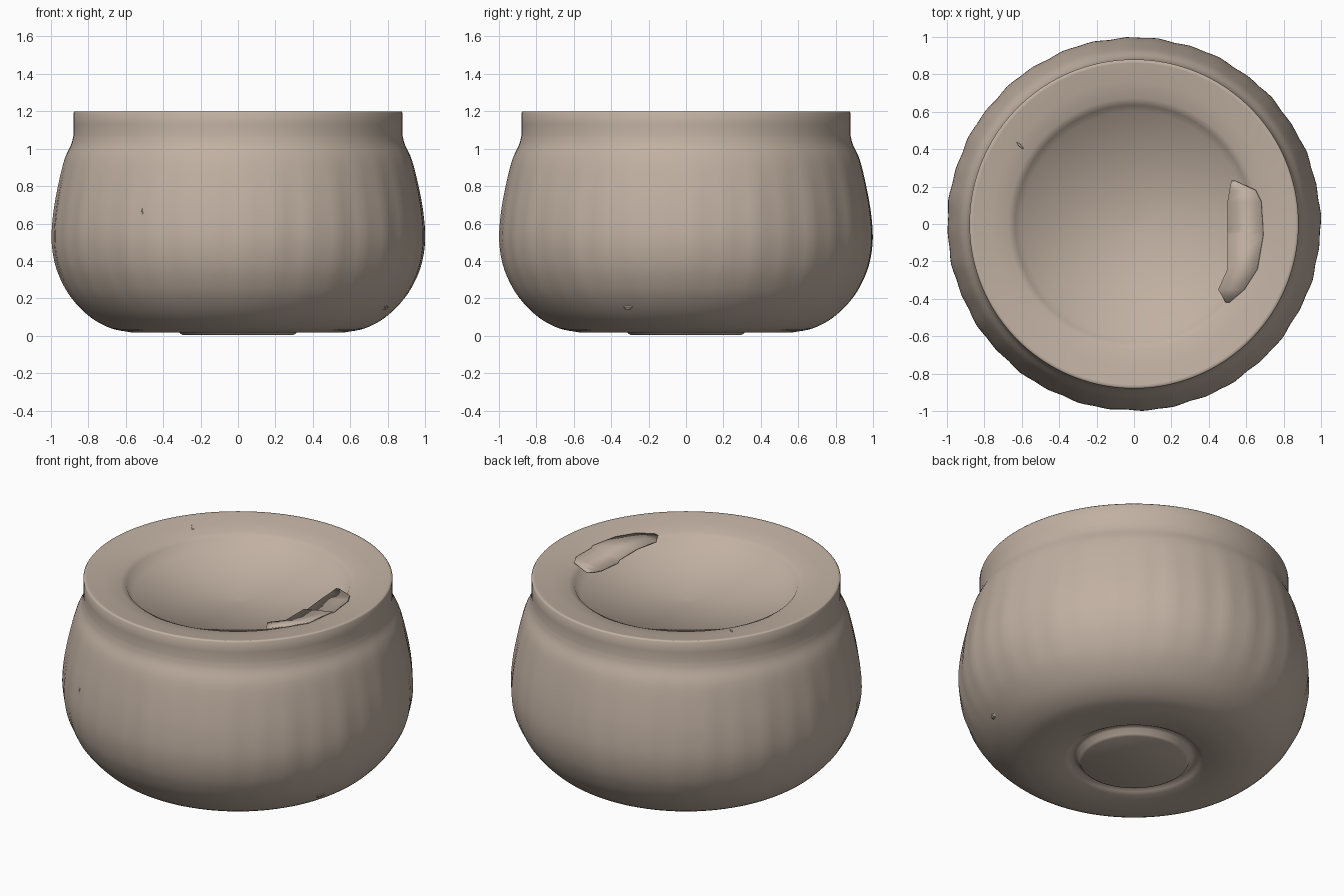
import bpy
import bmesh
from math import sin, cos, pi, radians
from mathutils import Vector

cube = bpy.data.objects.get("Cube")
if cube:
    bpy.data.objects.remove(cube, do_unlink=True)

SEGMENTS = 144

clay = bpy.data.materials.new("warm_clay")
clay.use_nodes = True
colour = (0.53, 0.435, 0.36, 1)
clay.diffuse_color = colour
shader = clay.node_tree.nodes["Principled BSDF"]
shader.inputs["Base Color"].default_value = colour
shader.inputs["Roughness"].default_value = 0.8


def finish(bm, name, angle=40):
    mesh = bpy.data.meshes.new(name)
    bmesh.ops.recalc_face_normals(bm, faces=bm.faces)
    bm.to_mesh(mesh)
    bm.free()
    mesh.materials.append(clay)
    obj = bpy.data.objects.new(name, mesh)
    bpy.context.collection.objects.link(obj)
    bpy.ops.object.select_all(action='DESELECT')
    obj.select_set(True)
    bpy.context.view_layer.objects.active = obj
    bpy.ops.object.shade_smooth_by_angle(angle=radians(angle))
    return obj


def smooth_path(points, steps=4):
    """Catmull-Rom curve through the profile points."""
    pts = [Vector(p) for p in points]
    pts = [2 * pts[0] - pts[1]] + pts + [2 * pts[-1] - pts[-2]]
    out = []
    for a, b, c, d in zip(pts, pts[1:], pts[2:], pts[3:]):
        for i in range(steps):
            t = i / steps
            out.append(0.5 * (2 * b + (c - a) * t + (2 * a - 5 * b + 4 * c - d) * t * t
                              + (3 * b - a - 3 * c + d) * t ** 3))
    return out + [pts[-2]]


def flutes(a, z):
    """Uneven hand-worked ribs that fade out at the base and the neck."""
    fade = max(0, sin(pi * min(1, max(0, (z - 0.12) / 0.9))))
    return fade * (0.003 * sin(36 * a) + 0.002 * sin(17 * a + 1) - 0.003)


# Rounded bowl body: foot disc, groove around it, belly and straight neck
foot = [(0.295, 0.004), (0.31, 0.012), (0.325, 0.04), (0.35, 0.048), (0.378, 0.03), (0.4, 0.018)]
belly = smooth_path([(0.57, 0.018), (0.68, 0.04), (0.79, 0.1), (0.89, 0.2), (0.95, 0.3),
                     (0.985, 0.4), (1.0, 0.52), (0.99, 0.66), (0.965, 0.8),
                     (0.93, 0.94), (0.893, 1.02), (0.88, 1.07)])
neck = [(0.88, 1.13), (0.88, 1.192), (0.874, 1.2)]
# Sunken top: gentle lip, short step, broad shallow floor
lip = [(0.86, 1.198), (0.76, 1.183), (0.67, 1.165), (0.635, 1.148)]
floor = [(0.6, 1.09), (0.01, 1.045)]

bm = bmesh.new()
rings = []
for r, z in foot + [tuple(p) for p in belly] + neck + lip + floor:
    ring = []
    for i in range(SEGMENTS):
        a = 2 * pi * i / SEGMENTS
        rr = r * (1 + flutes(a, z)) if r > 0.88 else r
        ring.append(bm.verts.new((rr * cos(a), rr * sin(a), z)))
    rings.append(ring)
for low, high in zip(rings, rings[1:]):
    for i in range(SEGMENTS):
        j = (i + 1) % SEGMENTS
        bm.faces.new((low[i], low[j], high[j], high[i]))
bm.faces.new(rings[0])
bm.faces.new(rings[-1])
finish(bm, "bowl_body", 65)


# Ragged flake bridging the edge of the hollow
bm = bmesh.new()
strips = []
for y, x0, z0, x1, z1 in [(-0.42, 0.49, 1.165, 0.51, 1.17), (-0.35, 0.45, 1.165, 0.59, 1.18),
                          (-0.24, 0.5, 1.15, 0.66, 1.18), (-0.06, 0.5, 1.15, 0.69, 1.185),
                          (-0.04, 0.5, 1.135, 0.69, 1.175), (0.12, 0.5, 1.15, 0.68, 1.185),
                          (0.18, 0.51, 1.16, 0.65, 1.185), (0.23, 0.52, 1.175, 0.54, 1.18)]:
    strips.append((bm.verts.new((x0, y, z0)), bm.verts.new((x1, y, z1))))
for a, b in zip(strips, strips[1:]):
    bm.faces.new((a[0], a[1], b[1], b[0]))
flake = finish(bm, "ragged_flake", 15)
flake.modifiers.new("thickness", 'SOLIDIFY').thickness = 0.008


# Small chips on the dish and the wall
def chip(name, place, outward, size):
    bm = bmesh.new()
    bmesh.ops.create_cone(bm, cap_ends=True, segments=5, radius1=1, radius2=0.5, depth=0.3)
    obj = finish(bm, name, 15)
    obj.location = place
    obj.rotation_euler = Vector(outward).to_track_quat('Z', 'Y').to_euler()
    obj.scale = size


chip("wall_chip", (-0.512, -0.84, 0.65), (-0.52, -0.85, 0), (0.012, 0.04, 0.03))
chip("base_chip", (0.79, -0.31, 0.15), (0.8, -0.32, -0.6), (0.035, 0.018, 0.03))
chip("dish_chip", (-0.61, 0.42, 1.178), (0.1, -0.1, 1), (0.01, 0.045, 0.03))
